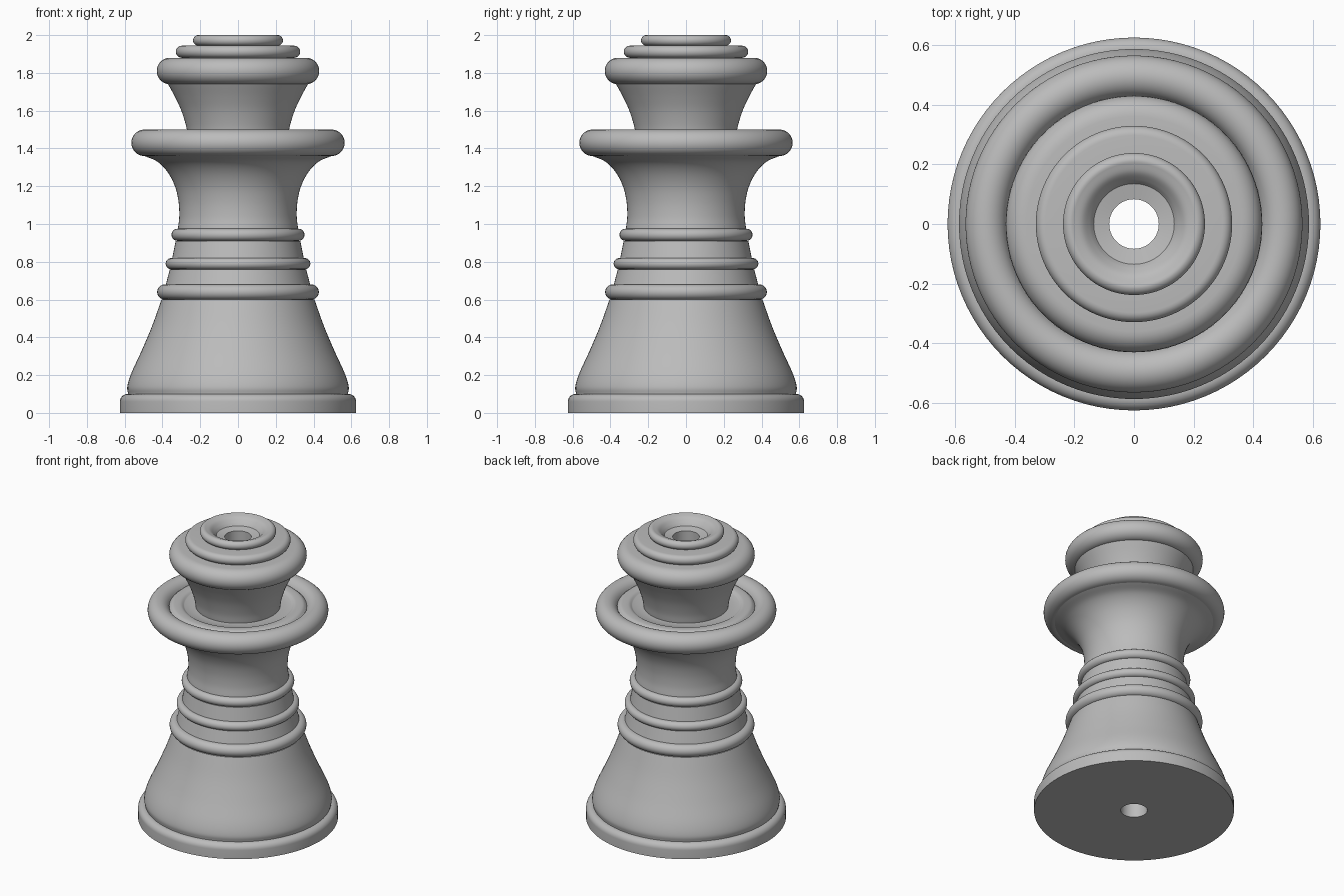
import bpy
import bmesh
from math import sin, cos, pi, radians
from mathutils import Vector

SEGMENTS = 96

cube = bpy.data.objects.get("Cube")
if cube:
    bpy.data.objects.remove(cube, do_unlink=True)

grey = bpy.data.materials.new("plain grey")
grey.use_nodes = True
grey.diffuse_color = (0.5, 0.5, 0.5, 1)
grey.node_tree.nodes["Principled BSDF"].inputs["Base Color"].default_value = (0.5, 0.5, 0.5, 1)


def arc(r, z, radius, start=-90, end=90, steps=14):
    """Points on a circular bead centred at (r, z)."""
    angles = [radians(start + (end - start) * i / steps) for i in range(steps + 1)]
    return [(r + radius * cos(a), z + radius * sin(a)) for a in angles]


def curve(points, steps=6):
    """Smooth Catmull-Rom curve through the points."""
    p = [Vector(q) for q in points]
    p = [2 * p[0] - p[1]] + p + [2 * p[-1] - p[-2]]
    out = []
    for a, b, c, d in zip(p, p[1:], p[2:], p[3:]):
        for i in range(steps):
            t = i / steps
            out.append(0.5 * (2 * b + (c - a) * t + (2 * a - 5 * b + 4 * c - d) * t * t
                              + (3 * b - a - 3 * c + d) * t ** 3))
    return out + [p[-2]]


def lathe(name, profile):
    """Spin a profile of (radius, height) points around the z axis."""
    bm = bmesh.new()
    rings = []
    for r, z in profile:
        turn = [2 * pi * j / SEGMENTS for j in range(SEGMENTS)]
        rings.append([bm.verts.new((r * cos(a), r * sin(a), z)) for a in turn])
    for low, high in zip(rings, rings[1:]):
        for j in range(SEGMENTS):
            k = (j + 1) % SEGMENTS
            bm.faces.new((low[j], low[k], high[k], high[j]))
    mesh = bpy.data.meshes.new(name)
    bm.to_mesh(mesh)
    bm.free()
    mesh.materials.append(grey)
    obj = bpy.data.objects.new(name, mesh)
    bpy.context.collection.objects.link(obj)
    bpy.ops.object.select_all(action="DESELECT")
    obj.select_set(True)
    bpy.context.view_layer.objects.active = obj
    bpy.ops.object.shade_smooth_by_angle(angle=radians(35))
    return obj


BORE = 0.083

# Foot and flared lower body
lathe("base", [(BORE, 0), (0.625, 0)] + arc(0.585, 0.06, 0.04, 0, 90, 8) + [(0.582, 0.10)])
lathe("lower_body", curve([(0.582, 0.10), (0.586, 0.14), (0.565, 0.21), (0.51, 0.33),
                           (0.455, 0.46), (0.405, 0.60)]))

# Three beads with the tapering waist between them
lathe("lower_ring", [(0.405, 0.60)] + arc(0.388, 0.64, 0.04) + [(0.382, 0.68)])
lathe("lower_waist", [(0.382, 0.68), (0.361, 0.76)])
lathe("middle_ring", [(0.361, 0.76)] + arc(0.353, 0.79, 0.03) + [(0.348, 0.82)])
lathe("upper_waist", [(0.348, 0.82), (0.33, 0.91)])
lathe("upper_ring", [(0.33, 0.91)] + arc(0.32, 0.943, 0.032) + [(0.318, 0.975)])

# Upper body sweeping out to the collar
lathe("upper_body", curve([(0.318, 0.975), (0.311, 1.04), (0.315, 1.12), (0.334, 1.20),
                           (0.373, 1.275), (0.427, 1.33), (0.495, 1.36)]))
lathe("collar", arc(0.495, 1.43, 0.07, -90, 158, 26))
lathe("collar_inner_ring", curve([(0.43, 1.456), (0.405, 1.474), (0.36, 1.474), (0.335, 1.46)])
      + [(0.265, 1.46)])

# Neck and stepped head
lathe("neck", curve([(0.265, 1.46), (0.275, 1.52), (0.30, 1.60), (0.332, 1.67), (0.37, 1.74)]))
lathe("head_lower_disc", [(0.37, 1.74)] + arc(0.36, 1.81, 0.07) + [(0.297, 1.88)])
lathe("head_middle_disc", arc(0.297, 1.912, 0.032) + [(0.21, 1.944)])
lathe("head_top_disc", arc(0.21, 1.972, 0.028)
      + curve([(0.21, 2.0), (0.175, 1.988), (0.15, 1.965), (0.135, 1.945)])[1:])

# Central hole running through the whole piece
lathe("bore", [(0.135, 1.945), (BORE, 1.935), (BORE, 0)])
